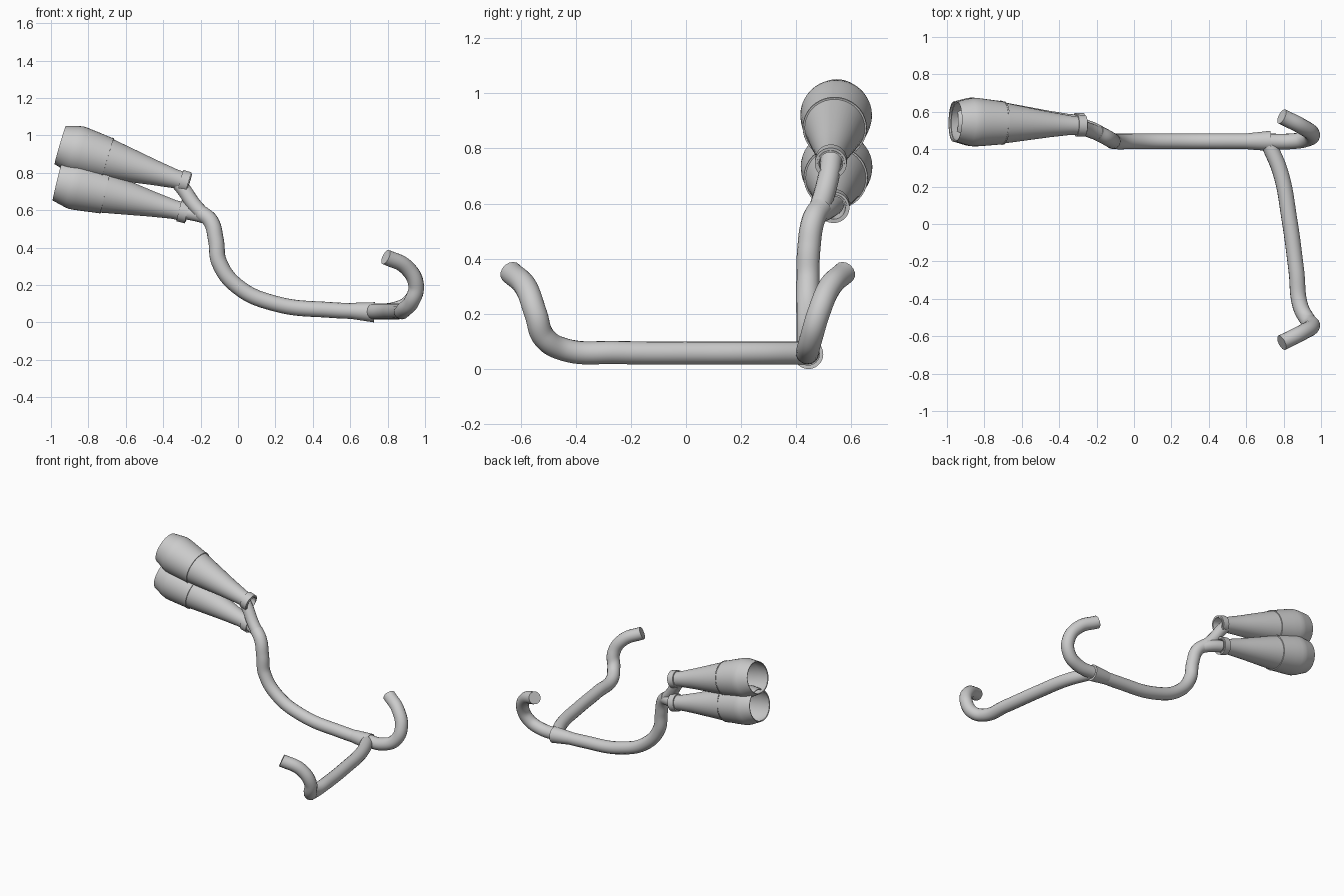
import bpy, bmesh, math
from mathutils import Vector

cube = bpy.data.objects.get("Cube")
if cube:
    bpy.data.objects.remove(cube, do_unlink=True)

steel = bpy.data.materials.new("brushed_steel")
steel.use_nodes = True
COLOUR = (0.6, 0.6, 0.6, 1)
steel.diffuse_color = COLOUR
steel.node_tree.nodes["Principled BSDF"].inputs["Base Color"].default_value = COLOUR


def smooth(ob, angle=32):
    bpy.ops.object.select_all(action="DESELECT")
    ob.select_set(True)
    bpy.context.view_layer.objects.active = ob
    bpy.ops.object.shade_smooth_by_angle(angle=math.radians(angle))


def tube(name, points, radius=0.042):
    """Round bent pipe with closed ends, through the given points."""
    curve = bpy.data.curves.new(name, "CURVE")
    curve.dimensions = "3D"
    curve.bevel_depth = radius
    curve.bevel_resolution = 6
    curve.resolution_u = 10
    curve.use_fill_caps = True
    spline = curve.splines.new("BEZIER")
    spline.bezier_points.add(len(points) - 1)
    for bp, co in zip(spline.bezier_points, points):
        bp.co = co
        bp.handle_left_type = bp.handle_right_type = "AUTO"
    ob = bpy.data.objects.new(name, curve)
    bpy.context.collection.objects.link(ob)
    bpy.ops.object.select_all(action="DESELECT")
    ob.select_set(True)
    bpy.context.view_layer.objects.active = ob
    bpy.ops.object.convert(target="MESH")
    ob = bpy.context.view_layer.objects.active
    ob.data.materials.clear()
    ob.data.materials.append(steel)
    smooth(ob, 40)
    return ob


def lathe(name, profile, start, end, closed=False, sides=40):
    """Turn (distance, radius) pairs round the axis from start to end."""
    start, end = Vector(start), Vector(end)
    bm = bmesh.new()
    verts = [bm.verts.new((r, 0, s)) for s, r in profile]
    edges = [bm.edges.new(p) for p in zip(verts, verts[1:])]
    if closed:
        edges.append(bm.edges.new((verts[-1], verts[0])))
    bmesh.ops.spin(bm, geom=verts + edges, cent=(0, 0, 0), axis=(0, 0, 1),
                   angle=math.tau, steps=sides, use_duplicate=False)
    bmesh.ops.remove_doubles(bm, verts=bm.verts, dist=0.0002)
    bmesh.ops.recalc_face_normals(bm, faces=bm.faces)
    mesh = bpy.data.meshes.new(name)
    bm.to_mesh(mesh)
    bm.free()
    mesh.materials.append(steel)
    ob = bpy.data.objects.new(name, mesh)
    bpy.context.collection.objects.link(ob)
    ob.location = start
    ob.rotation_euler = (end - start).to_track_quat("Z", "Y").to_euler()
    smooth(ob)
    return ob


# Header pipes from the two cylinders
tube("rear_header", [(0.79, 0.575, 0.35), (0.9, 0.52, 0.295), (0.952, 0.48, 0.2),
                     (0.925, 0.455, 0.115), (0.84, 0.442, 0.068), (0.69, 0.442, 0.06)])
tube("front_header", [(0.79, -0.635, 0.35), (0.9, -0.58, 0.295), (0.952, -0.545, 0.2),
                      (0.93, -0.515, 0.115), (0.89, -0.44, 0.07), (0.868, -0.25, 0.06),
                      (0.83, 0.03, 0.058), (0.785, 0.27, 0.058), (0.72, 0.43, 0.058)])

# Flared collector where the headers meet
lathe("collector", [(0, 0.041), (0.02, 0.044), (0.13, 0.054), (0.13, 0.04)],
      (0.6, 0.442, 0.062), (0.73, 0.444, 0.054))

# Main pipe, sweeping back and up
tube("main_pipe", [(0.72, 0.442, 0.058), (0.5, 0.442, 0.066), (0.2, 0.442, 0.1),
                   (0.0, 0.442, 0.19), (-0.1, 0.442, 0.32), (-0.118, 0.446, 0.44),
                   (-0.145, 0.462, 0.54), (-0.195, 0.488, 0.585)])

# Branches into the two mufflers
tube("lower_branch", [(-0.155, 0.468, 0.56), (-0.22, 0.505, 0.578), (-0.32, 0.535, 0.597)], 0.039)
tube("upper_branch", [(-0.175, 0.478, 0.565), (-0.235, 0.5, 0.63),
                      (-0.29, 0.52, 0.71), (-0.335, 0.528, 0.765)], 0.039)

# Megaphone mufflers, open at the back, each with a clamp band and seam ring
BODY = [(0.1, 0.0), (0.1, 0.04), (0, 0.043), (0, 0.049), (0.08, 0.051), (0.2, 0.068),
        (0.458, 0.11), (0.46, 0.114), (0.55, 0.124), (0.6, 0.129), (0.625, 0.13),
        (0.645, 0.127), (0.72, 0.107), (0.718, 0.101), (0.63, 0.122), (0.46, 0.106),
        (0.2, 0.06), (0.2, 0)]
CLAMP = [(0.004, 0.047), (0.004, 0.058), (0.05, 0.058), (0.05, 0.047)]
SEAM = [(0.454, 0.108), (0.454, 0.1155), (0.462, 0.1165), (0.462, 0.108)]
AXES = {"upper": ((-0.26, 0.525, 0.745), (-0.952, 0.548, 0.949)),
        "lower": ((-0.267, 0.535, 0.585), (-0.97, 0.548, 0.757))}
for side, (inlet, outlet) in AXES.items():
    lathe(side + "_muffler", BODY, inlet, outlet)
    lathe(side + "_clamp", CLAMP, inlet, outlet, closed=True)
    lathe(side + "_seam_ring", SEAM, inlet, outlet, closed=True)
